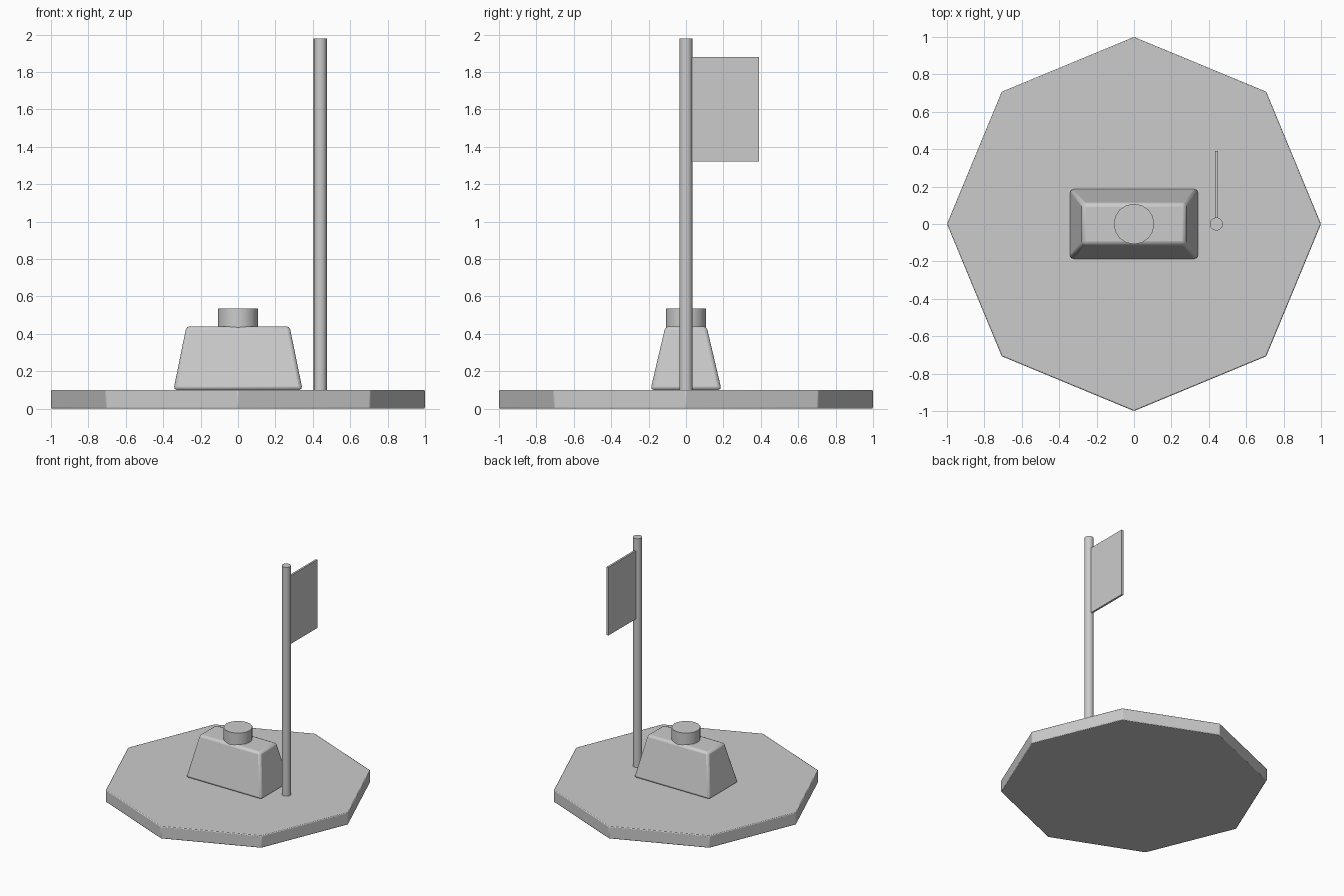
import bpy
from math import radians

cube = bpy.data.objects.get("Cube")
if cube:
    bpy.data.objects.remove(cube, do_unlink=True)

GREY = (0.6, 0.6, 0.6, 1)
grey = bpy.data.materials.new("plain grey")
grey.use_nodes = True
grey.diffuse_color = GREY
grey.node_tree.nodes["Principled BSDF"].inputs["Base Color"].default_value = GREY


def finish(name, bevel=0, segments=2):
    """Name the active object, colour it, bevel its edges and shade it."""
    obj = bpy.context.object
    obj.name = name
    obj.data.materials.append(grey)
    if bevel:
        mod = obj.modifiers.new("bevel", "BEVEL")
        mod.width = bevel
        mod.segments = segments
        mod.limit_method = "ANGLE"
        mod.angle_limit = radians(30)
    bpy.ops.object.shade_smooth_by_angle(angle=radians(30))
    return obj


def cylinder(name, sides, radius, bottom, top, x=0, bevel=0):
    bpy.ops.mesh.primitive_cylinder_add(
        vertices=sides, radius=radius, depth=top - bottom,
        location=(x, 0, (top + bottom) / 2))
    return finish(name, bevel)


def box(name, size, centre, taper=(1, 1), bevel=0):
    """Box whose top face is scaled by taper."""
    bpy.ops.mesh.primitive_cube_add(size=1, location=centre)
    for v in bpy.context.object.data.vertices:
        if v.co.z > 0:
            v.co.x *= taper[0]
            v.co.y *= taper[1]
        v.co.x *= size[0]
        v.co.y *= size[1]
        v.co.z *= size[2]
    return finish(name, bevel)


# Octagonal ground slab
cylinder("base_slab", 8, 1.0, 0, 0.1, bevel=0.006)

# Tapered block with a round cap
box("tapered_block", (0.69, 0.38, 0.34), (0, 0, 0.27), (0.8, 0.58), bevel=0.018)
cylinder("round_cap", 16, 0.108, 0.42, 0.535)

# Pole and the flag behind it
cylinder("flag_pole", 16, 0.035, 0.09, 1.98, x=0.44)
box("flag", (0.016, 0.37, 0.56), (0.44, 0.205, 1.6))
